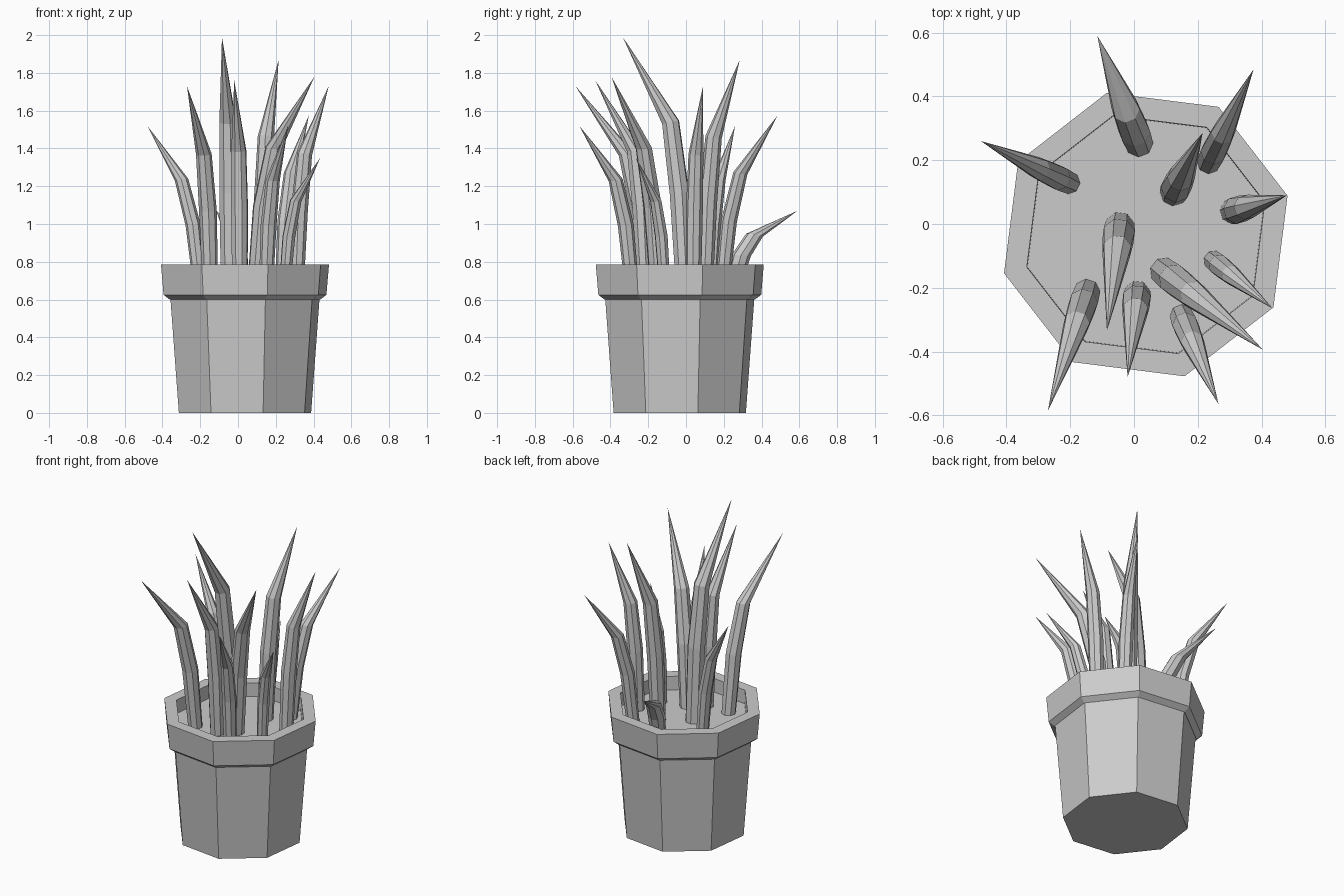
import bpy, bmesh, math
from mathutils import Vector

cube = bpy.data.objects.get("Cube")
if cube:
    bpy.data.objects.remove(cube, do_unlink=True)

grey = bpy.data.materials.new("plain grey")
grey.use_nodes = True
COLOUR = (0.6, 0.6, 0.6, 1)
grey.diffuse_color = COLOUR
grey.node_tree.nodes["Principled BSDF"].inputs["Base Color"].default_value = COLOUR

SIDES = 8
SOIL_Z = 0.70
POT_CENTRE = Vector((0.037, -0.033, 0))


def ring(bm, centre, radius, turn, tilt=Vector((0, 0, 0))):
    """Ring of vertices, dipping toward the tilt direction."""
    verts = []
    for i in range(SIDES):
        a = turn + math.tau * i / SIDES
        off = Vector((math.cos(a), math.sin(a), 0)) * radius
        off.z = -off.dot(tilt)
        verts.append(bm.verts.new(centre + off))
    return verts


def bridge(bm, lower, upper):
    for i in range(SIDES):
        j = (i + 1) % SIDES
        bm.faces.new((lower[i], lower[j], upper[j], upper[i]))


def finish(bm, name):
    bmesh.ops.recalc_face_normals(bm, faces=bm.faces)
    mesh = bpy.data.meshes.new(name)
    bm.to_mesh(mesh)
    bm.free()
    mesh.materials.append(grey)
    obj = bpy.data.objects.new(name, mesh)
    bpy.context.collection.objects.link(obj)


# Pot: turned octagonal profile (radius, height), closed by base and soil
def make_pot():
    profile = [(0.363, 0), (0.41, 0.615), (0.413, 0.60), (0.447, 0.625),
               (0.461, 0.785), (0.387, 0.785), (0.385, SOIL_Z)]
    bm = bmesh.new()
    rings = [ring(bm, POT_CENTRE + Vector((0, 0, z)), r, math.radians(15.3))
             for r, z in profile]
    for low, high in zip(rings, rings[1:]):
        bridge(bm, low, high)
    bm.faces.new(rings[0])
    bm.faces.new(rings[-1])
    finish(bm, "pot")


# Leaf: straight stem, a bend two thirds up, then a long pointed tip
def make_leaf(name, base, tip, radius, bend):
    start = Vector((*base, SOIL_Z))
    end = Vector(tip)
    span = end - start
    flat = Vector((span.x, span.y, 0))
    turn = math.atan2(span.y, span.x) + math.pi / SIDES
    bm = bmesh.new()
    rings = []
    for height, shift, width in ((0, 0, 0.9), (0.36, bend * 0.35, 1.0), (0.65, bend, 0.88)):
        centre = start + flat * shift + Vector((0, 0, span.z * height))
        tilt = flat.normalized() * 0.3 * height
        rings.append(ring(bm, centre, radius * width, turn, tilt))
    for low, high in zip(rings, rings[1:]):
        bridge(bm, low, high)
    point = bm.verts.new(end)
    top = rings[-1]
    for i in range(SIDES):
        bm.faces.new((top[i], top[(i + 1) % SIDES], point))
    bm.faces.new(rings[0])
    finish(bm, name)


make_pot()

# Base position, tip position, radius, bend
leaves = {
    "back_low_leaf": ((0.015, 0.255), (-0.115, 0.59, 1.07), 0.05, 0.32),
    "back_left_leaf": ((0.235, 0.195), (0.375, 0.485, 1.575), 0.042, 0.32),
    "inner_left_leaf": ((0.125, 0.1), (0.215, 0.285, 1.87), 0.049, 0.25),
    "left_leaf": ((0.31, 0.04), (0.48, 0.09, 1.73), 0.045, 0.25),
    "small_left_leaf": ((0.25, -0.115), (0.435, -0.265, 1.35), 0.035, 0.3),
    "front_left_leaf": ((0.095, -0.15), (0.405, -0.395, 1.78), 0.05, 0.3),
    "front_short_leaf": ((0.15, -0.29), (0.265, -0.565, 1.52), 0.042, 0.3),
    "front_leaf": ((0.01, -0.22), (-0.02, -0.48, 1.76), 0.047, 0.2),
    "front_right_leaf": ((-0.148, -0.215), (-0.27, -0.585, 1.73), 0.047, 0.27),
    "tall_leaf": ((-0.045, -0.01), (-0.085, -0.335, 1.99), 0.053, 0.22),
    "right_leaf": ((-0.205, 0.13), (-0.48, 0.26, 1.52), 0.04, 0.34),
}
for leaf_name, shape in leaves.items():
    make_leaf(leaf_name, *shape)
